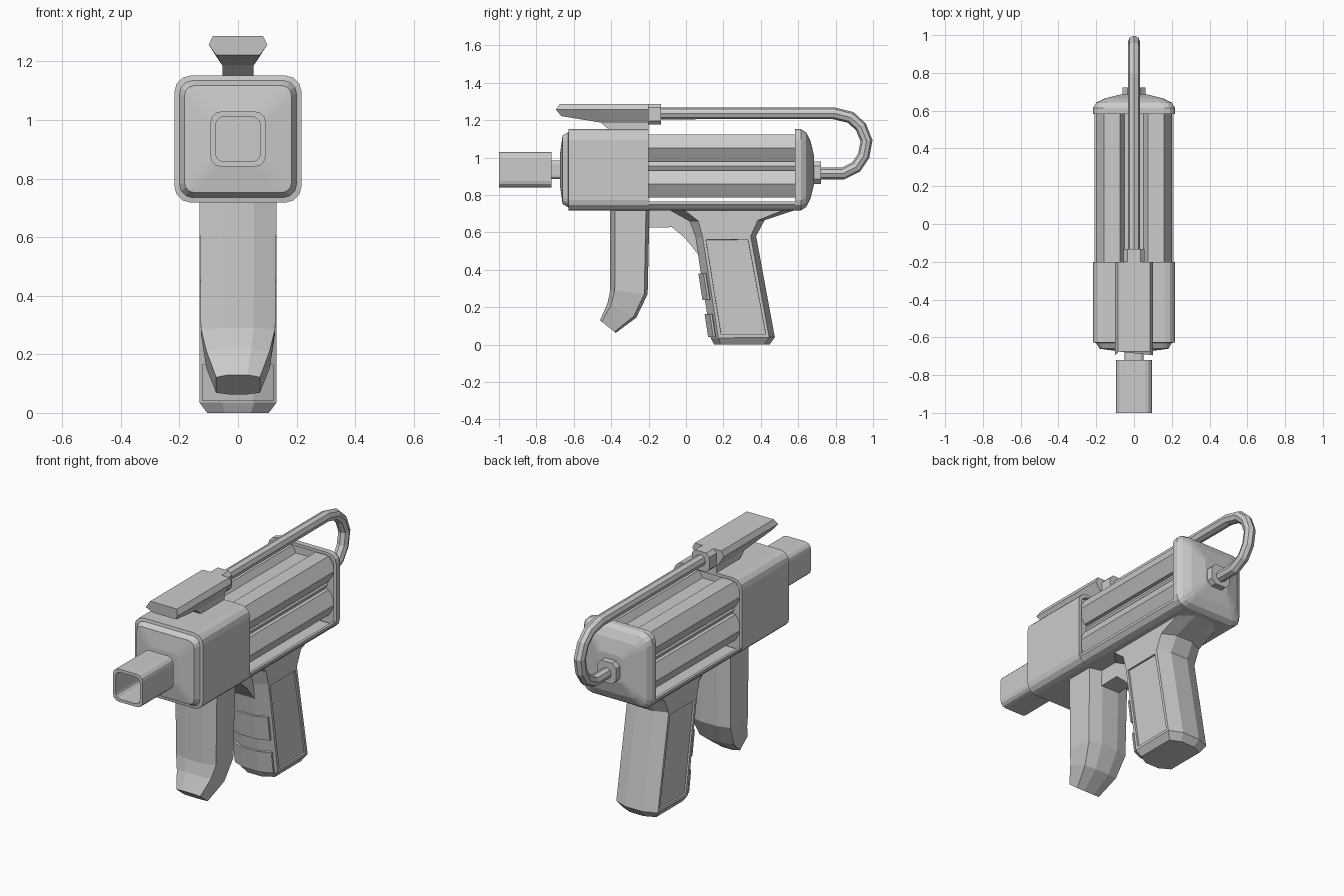
import bpy, bmesh, math
from mathutils import Vector

cube = bpy.data.objects.get("Cube")
if cube:
    bpy.data.objects.remove(cube)

grey = bpy.data.materials.new("plain_grey")
grey.use_nodes = True
COLOUR = (0.6, 0.6, 0.6, 1)
grey.diffuse_color = COLOUR
grey.node_tree.nodes["Principled BSDF"].inputs["Base Color"].default_value = COLOUR


def loft(name, rings, panel=None):
    """Skin a list of equal-length point rings and cap both ends."""
    bm = bmesh.new()
    vs = [[bm.verts.new(p) for p in ring] for ring in rings]
    n = len(vs[0])
    for a, b in zip(vs, vs[1:]):
        for i in range(n):
            j = (i + 1) % n
            bm.faces.new((a[i], a[j], b[j], b[i]))
    bm.faces.new(vs[0])
    bm.faces.new(vs[-1])
    bmesh.ops.recalc_face_normals(bm, faces=bm.faces)
    if panel:
        chosen = [f for f in bm.faces if panel(f)]
        bmesh.ops.inset_individual(bm, faces=chosen, thickness=0.023)
        bmesh.ops.inset_individual(bm, faces=chosen, thickness=0.001, depth=-0.01)
    mesh = bpy.data.meshes.new(name)
    bm.to_mesh(mesh)
    bm.free()
    mesh.materials.append(grey)
    obj = bpy.data.objects.new(name, mesh)
    bpy.context.collection.objects.link(obj)
    return obj


MID = 0.935


def rounded(half, y, radius, z=MID, steps=3):
    """Rounded square ring facing along y."""
    pts = []
    for q in range(4):
        sx, sz = ((1, 1), (-1, 1), (-1, -1), (1, -1))[q]
        for k in range(steps + 1):
            a = math.radians(90 * (q + k / steps))
            pts.append((sx * (half - radius) + radius * math.cos(a), y,
                        z + sz * (half - radius) + radius * math.sin(a)))
    return pts


def grip_ring(front, back, width, chamfer=0.12, end=0.91, flat=0.42):
    """Eight-sided ring between a front and a back (y, z) point."""
    f, b = Vector(front), Vector(back)
    right = [(width * flat, 0), (width, chamfer), (width, end), (width * flat, 1)]
    outline = right + [(-x, t) for x, t in reversed(right)]
    return [(x, *f.lerp(b, t)) for x, t in outline]


def mirrored(half):
    """Close a right-hand outline of (x, y, z) points across x = 0."""
    return half + [(-x, y, z) for x, y, z in reversed(half)]


def hex_tube(name, x0, z0, radius):
    """Six-sided rod with a flat top, running along y."""
    loft(name, [[(x0 + radius * math.cos(k * math.pi / 3), y,
                  z0 + radius * math.sin(k * math.pi / 3)) for k in range(6)]
                for y in (-0.23, 0.605)])


# Body: front housing, rear cap, muzzle and hose sockets
loft("front_housing", [rounded(h, y, r) for h, y, r in (
    (0.2, -0.225, 0.05), (0.2, -0.2, 0.05), (0.217, -0.2, 0.055),
    (0.217, -0.627, 0.055), (0.2, -0.63, 0.045),
    (0.183, -0.66, 0.035), (0.09, -0.673, 0.03))])
loft("rear_cap", [rounded(h, y, r) for h, y, r in (
    (0.2, 0.6, 0.05), (0.2, 0.583, 0.05), (0.217, 0.583, 0.055), (0.217, 0.615, 0.055),
    (0.2, 0.642, 0.05), (0.155, 0.665, 0.04), (0.075, 0.685, 0.02))])
loft("muzzle", [rounded(h, y, r) for h, y, r in (
    (0.05, -0.65, 0.02), (0.05, -0.72, 0.02), (0.094, -0.72, 0.035),
    (0.094, -1.0, 0.035), (0.077, -1.0, 0.03), (0.077, -0.74, 0.03))])
loft("rear_hose_socket", [rounded(0.06, y, 0.025, 0.92, 1) for y in (0.67, 0.722)])
loft("front_hose_socket", [rounded(0.055, y, 0.02, 1.232, 1) for y in (-0.22, -0.133)])

# Lower rail joining housing and cap
rail = [(0.16, 0.718), (0.19, 0.727), (0.21, 0.75), (0.21, 0.765), (0.195, 0.765), (0.18, 0.745)]
loft("lower_rail", [mirrored([(x, y, z) for x, z in rail]) for y in (-0.21, 0.59)])

# Four hexagonal tubes around a central core
for side, x0 in (("left", 0.116), ("right", -0.116)):
    hex_tube(f"upper_{side}_tube", x0, 1.052, 0.084)
    hex_tube(f"lower_{side}_tube", x0, 0.859, 0.084)
hex_tube("tube_core", 0, 0.956, 0.15)

# Top sight block on its stalk
section = [(0.085, 1.287), (0.1, 1.257), (0.053, 1.185)]
nose = [(0.085, -0.675, 1.287), (0.1, -0.695, 1.257), (0.075, -0.668, 1.222)]
loft("sight_block", [mirrored(nose)] + [
    mirrored([(x, y, z) for x, z in section]) for y in (-0.44, -0.2)])
loft("sight_stalk", [[(-0.053, y0, z), (0.053, y0, z), (0.053, -0.2, z), (-0.053, -0.2, z)]
                     for y0, z in ((-0.46, 1.19), (-0.4, 1.14))])

# Foregrip with a forward-curving tip
loft("foregrip", [grip_ring(f, b, w) for f, b, w in (
    ((-0.405, 0.73), (-0.195, 0.73), 0.132),
    ((-0.405, 0.29), (-0.205, 0.27), 0.127),
    ((-0.42, 0.22), (-0.265, 0.145), 0.108),
    ((-0.46, 0.13), (-0.375, 0.063), 0.075))])

# Main grip with recessed side panels
loft("main_grip", [grip_ring(f, b, w) for f, b, w in (
    ((-0.1, 0.725), (0.6, 0.725), 0.132),
    ((0.018, 0.66), (0.42, 0.665), 0.132),
    ((0.05, 0.575), (0.375, 0.58), 0.132),
    ((0.132, 0.035), (0.475, 0.04), 0.132),
    ((0.15, 0), (0.447, 0), 0.105))],
    panel=lambda f: abs(f.normal.x) > 0.95 and f.calc_area() > 0.08)

# Raised finger bands on the grip front
for name, top, bottom in (("upper_finger_band", 0.38, 0.24), ("lower_finger_band", 0.165, 0.04)):
    rings = []
    for z in (top, bottom):
        y = 0.125 - 0.153 * (z - 0.035)
        rings.append(grip_ring((y - 0.006, z), (y + 0.05, z), 0.122, chamfer=0.5, end=0.7))
    loft(name, rings)

# Trigger web between the grips
web = [(-0.21, 0.73), (-0.21, 0.625), (-0.075, 0.628), (-0.005, 0.57), (0.075, 0.47), (0.12, 0.73)]
loft("trigger_web", [[(x, y, z) for y, z in web] for x in (-0.06, 0.06)])

# Hose looping from the rear cap to the top
path = [(-0.15, 1.237), (0.79, 1.237), (0.88, 1.215), (0.935, 1.165), (0.965, 1.09),
        (0.95, 1.01), (0.91, 0.95), (0.84, 0.915), (0.7, 0.915)]
curve = bpy.data.curves.new("hose_path", "CURVE")
curve.dimensions = "3D"
curve.bevel_depth = 0.032
curve.bevel_resolution = 2
curve.use_fill_caps = True
spline = curve.splines.new("POLY")
spline.points.add(len(path) - 1)
for point, (y, z) in zip(spline.points, path):
    point.co = (0, y, z, 1)
spline.use_smooth = False
curve.materials.append(grey)
bpy.context.collection.objects.link(bpy.data.objects.new("hose", curve))
